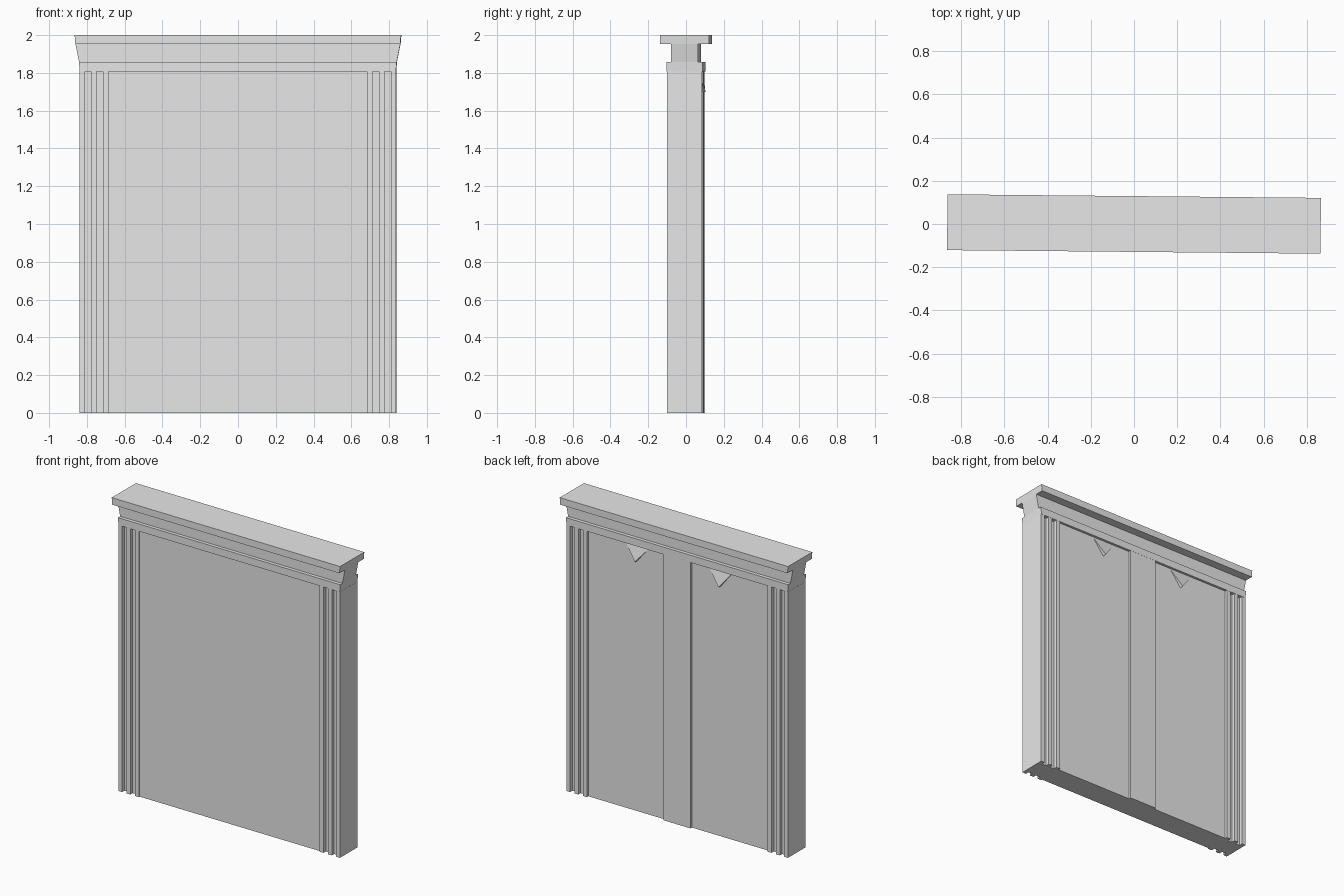
import bpy, bmesh
from mathutils import Matrix

if "Cube" in bpy.data.objects:
    bpy.data.objects.remove(bpy.data.objects["Cube"])

stone = bpy.data.materials.new("pale stone grey")
stone.diffuse_color = (0.8, 0.8, 0.8, 1)
stone.use_nodes = True
stone.node_tree.nodes["Principled BSDF"].inputs["Base Color"].default_value = stone.diffuse_color
TURN = Matrix.Rotation(-0.0095, 4, 'Z')   # the whole piece stands very slightly turned


def add_object(name, bm):
    bmesh.ops.recalc_face_normals(bm, faces=bm.faces)
    bm.transform(TURN)
    mesh = bpy.data.meshes.new(name)
    bm.to_mesh(mesh)
    bm.free()
    mesh.materials.append(stone)
    obj = bpy.data.objects.new(name, mesh)
    bpy.context.collection.objects.link(obj)
    return obj


# Main levels: top of the frame, strip faces, groove floors, front panel, back doors
TOP, FACE, GROOVE, PANEL, DOOR = 1.807, 0.0935, 0.068, 0.085, 0.078

# Frame: fluted plan outline with panel, doors and cover strip, extruded upwards
flutes = [(0.838, FACE), (0.81, FACE), (0.81, GROOVE), (0.777, GROOVE),
          (0.777, FACE), (0.748, FACE), (0.748, GROOVE), (0.714, GROOVE),
          (0.714, FACE), (0.684, FACE)]
cover = [(0.684, DOOR), (0.105, DOOR), (0.105, FACE),
         (-0.10, FACE), (-0.10, DOOR), (-0.684, DOOR)]
back = flutes + cover + [(-x, y) for x, y in reversed(flutes)]
front = [(-x, -y) for x, y in flutes] + [(-0.684, -PANEL), (0.684, -PANEL)]
front += [(x, -y) for x, y in reversed(flutes)]
bm = bmesh.new()
plan = bm.faces.new([bm.verts.new((x, y, 0)) for x, y in back + front])
ext = bmesh.ops.extrude_face_region(bm, geom=[plan])
bmesh.ops.translate(bm, vec=(0, 0, TOP),
                    verts=[g for g in ext["geom"] if isinstance(g, bmesh.types.BMVert)])
# the extrusion keeps no floor when the region is moved, so close it if open
bmesh.ops.holes_fill(bm, edges=[e for e in bm.edges if e.is_boundary], sides=0)
add_object("fluted_frame", bm)

# Small triangular wedges at the top of each back door
for name, x in (("door_wedge_right", 0.315), ("door_wedge_left", -0.317)):
    bm = bmesh.new()
    a = bm.verts.new((x + 0.088, DOOR - 0.001, TOP))
    b = bm.verts.new((x - 0.088, DOOR - 0.001, TOP))
    tip = bm.verts.new((x, 0.101, 1.70))
    root = bm.verts.new((x, DOOR - 0.001, 1.695))
    for tri in ((a, b, tip), (a, tip, root), (b, root, tip), (a, root, b)):
        bm.faces.new(tri)
    add_object(name, bm)

# Cornice: stepped section with ends that flare outwards
Z0, Z1, Z2, Z3 = TOP, 1.857, 1.953, 2.0
section = [(0.0945, Z0), (0.0945, Z1), (0.071, Z1), (0.071, Z2), (0.129, Z2), (0.129, Z3)]
section += [(-y, z) for y, z in reversed(section)]
flare = {Z0: 0.837, Z1: 0.841, Z2: 0.86, Z3: 0.864}
bm = bmesh.new()
ends = [[bm.verts.new((s * flare[z], y, z)) for y, z in section] for s in (-1, 1)]
n = len(section)
for i in range(n):
    j = (i + 1) % n
    bm.faces.new((ends[0][i], ends[0][j], ends[1][j], ends[1][i]))
# close each end in bands so the bent flare stays clean
for e in ends:
    bm.faces.new((e[0], e[1], e[2], e[n - 3], e[n - 2], e[n - 1]))
    bm.faces.new((e[2], e[3], e[n - 4], e[n - 3]))
    bm.faces.new((e[3], e[4], e[5], e[n - 6], e[n - 5], e[n - 4]))
add_object("cornice", bm)
